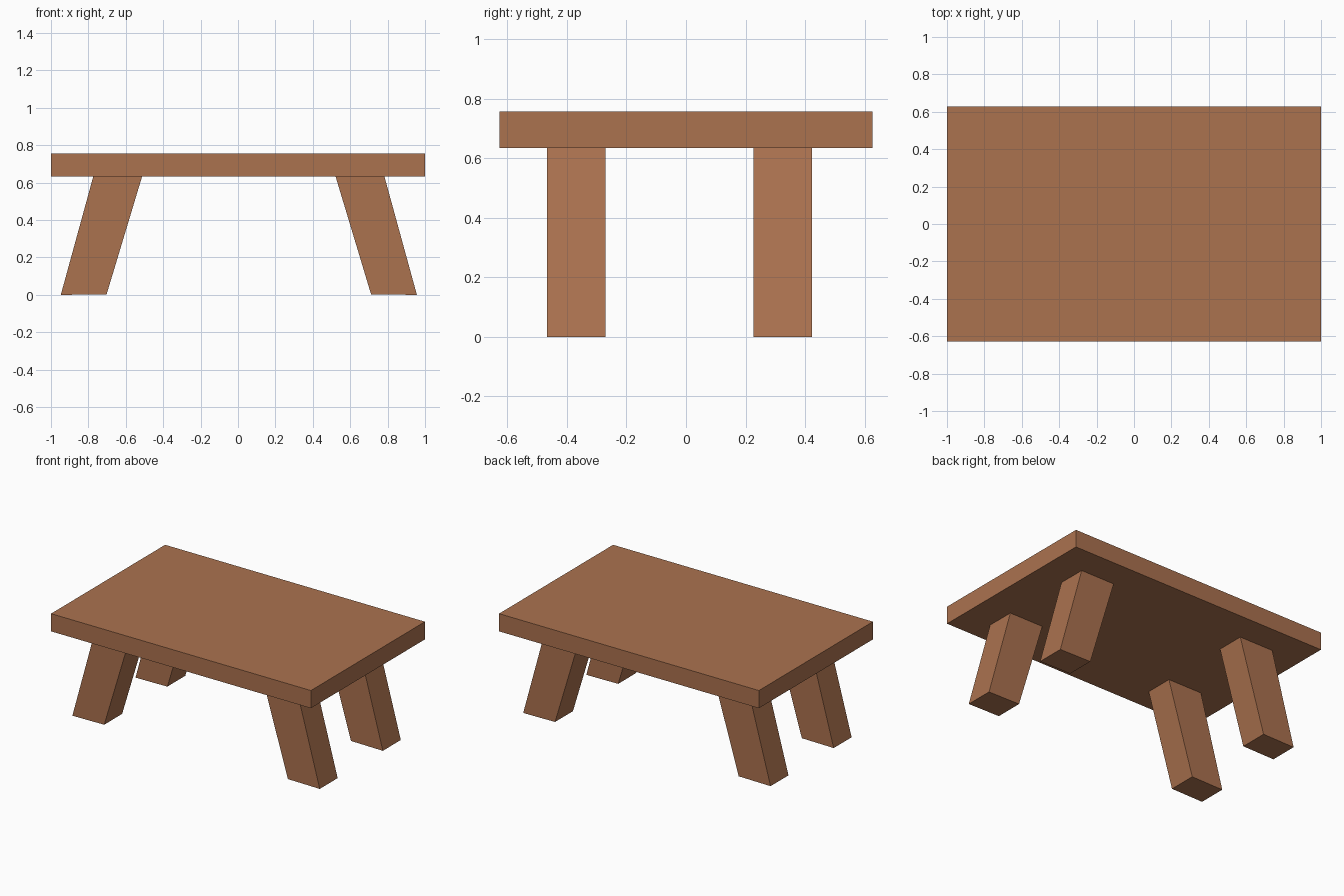
import bpy
import bmesh

if "Cube" in bpy.data.objects:
    bpy.data.objects.remove(bpy.data.objects["Cube"])

wood = bpy.data.materials.new("brown wood")
wood.diffuse_color = (0.407, 0.168, 0.078, 1.0)
wood.use_nodes = True
wood.node_tree.nodes["Principled BSDF"].inputs["Base Color"].default_value = wood.diffuse_color

TOP, UNDER = 0.757, 0.634


def make_object(name, bm):
    bmesh.ops.recalc_face_normals(bm, faces=bm.faces)
    mesh = bpy.data.meshes.new(name)
    bm.to_mesh(mesh)
    bm.free()
    mesh.materials.append(wood)
    obj = bpy.data.objects.new(name, mesh)
    bpy.context.collection.objects.link(obj)


def extruded_profile(name, profile, y0, y1):
    """Extrude an (x, z) outline along y."""
    bm = bmesh.new()
    face = bm.faces.new([bm.verts.new((x, y0, z)) for x, z in profile])
    moved = bmesh.ops.extrude_face_region(bm, geom=[face])["geom"]
    verts = [v for v in moved if isinstance(v, bmesh.types.BMVert)]
    bmesh.ops.translate(bm, verts=verts, vec=(0, y1 - y0, 0))
    make_object(name, bm)


# Table top slab
extruded_profile("table_top",
                 [(-1, UNDER), (1, UNDER), (1, TOP), (-1, TOP)],
                 -0.627, 0.627)

# Splayed legs, leaning outwards along x and mirrored left to right
leg_profile = [(0.707, 0.003), (0.952, 0.0), (0.778, UNDER), (0.517, UNDER)]
for row, y in (("front", -0.369), ("back", 0.325)):
    for side, sx in (("left", -1), ("right", 1)):
        outline = [(sx * x + 0.0045, z) for x, z in leg_profile]
        extruded_profile(f"{row}_{side}_leg", outline, y - 0.0985, y + 0.0985)
